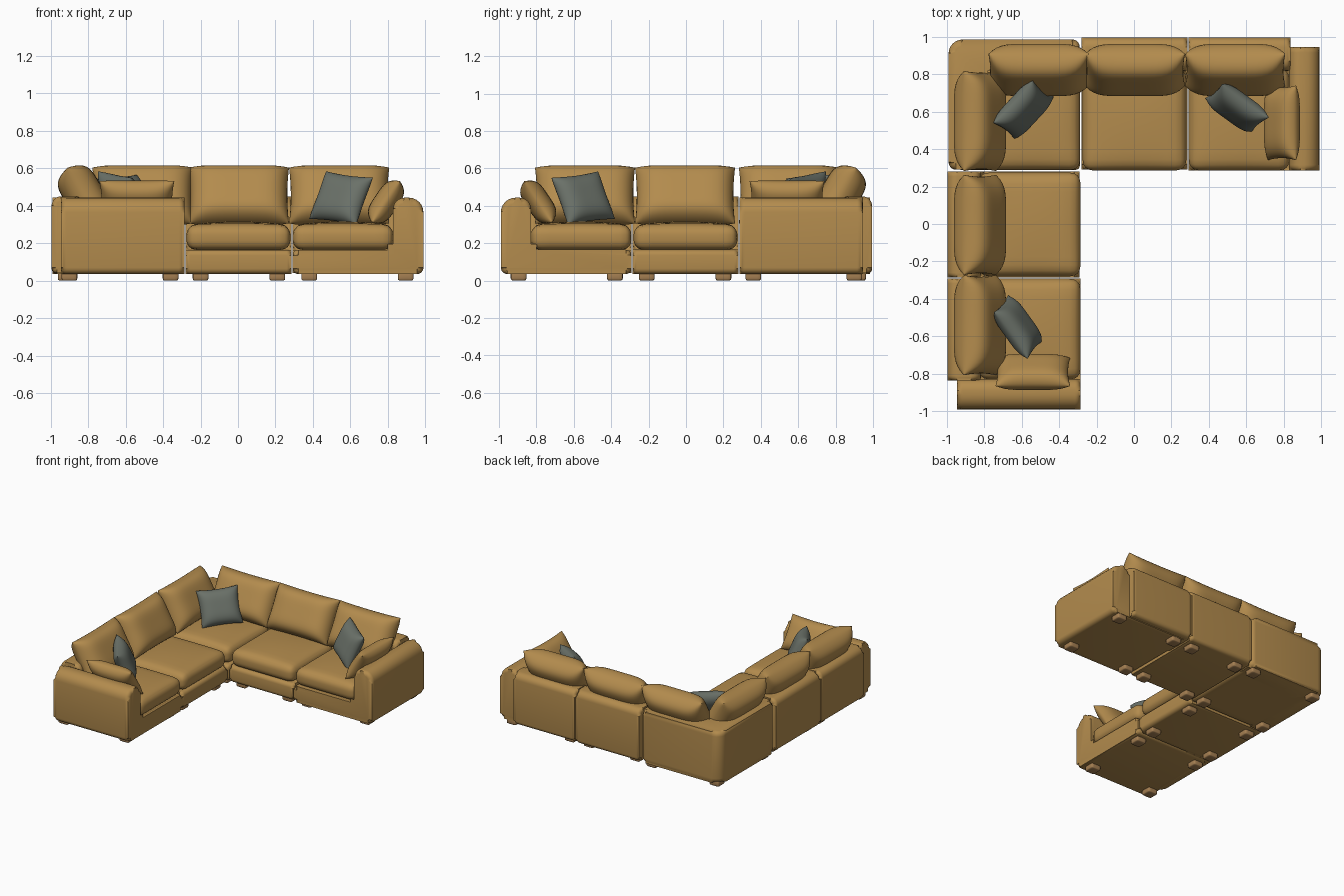
import bpy, bmesh, math
from mathutils import Matrix, Vector, Euler

if "Cube" in bpy.data.objects:
    bpy.data.objects.remove(bpy.data.objects["Cube"])

def material(name, rgb):
    m = bpy.data.materials.new(name)
    m.diffuse_color = (*rgb, 1)
    m.use_nodes = True
    m.node_tree.nodes["Principled BSDF"].inputs["Base Color"].default_value = m.diffuse_color
    return m

TAN = material("tan fabric", (0.45, 0.26, 0.075))
GREY = material("grey green fabric", (0.145, 0.165, 0.14))
WOOD = material("brown wood", (0.38, 0.215, 0.085))

# swaps the back row with the left row: (x, y) -> (-y, -x)
SWAP = Matrix(((0, -1, 0, 0), (-1, 0, 0, 0), (0, 0, 1, 0), (0, 0, 0, 1)))
SAME = Matrix.Identity(4)

def finish(bm, name, mat, matrix):
    bm.transform(matrix)
    bmesh.ops.recalc_face_normals(bm, faces=bm.faces)
    for f in bm.faces:
        f.smooth = True
    me = bpy.data.meshes.new(name)
    bm.to_mesh(me)
    bm.free()
    me.materials.append(mat)
    me.set_sharp_from_angle(angle=math.radians(50))
    ob = bpy.data.objects.new(name, me)
    bpy.context.collection.objects.link(ob)
    return ob

def extrusion(name, corners, lo, hi, axis, side, bevel=0.025):
    """Profile of (a, b, radius) corners, rounded, extruded lo..hi, cap edges softened."""
    pts = []
    n = len(corners)
    for i, (a, b, r) in enumerate(corners):
        p = Vector((a, b))
        d0 = (Vector(corners[i - 1][:2]) - p).normalized()
        d1 = (Vector(corners[(i + 1) % n][:2]) - p).normalized()
        c = p + (d0 + d1) * r
        for k in range(7):
            t = k / 6 * math.pi / 2
            pts.append(c - d1 * r * math.cos(t) - d0 * r * math.sin(t))
    place = {"x": lambda p, h: (h, p.x, p.y), "y": lambda p, h: (p.x, h, p.y),
             "z": lambda p, h: (p.x, p.y, h)}[axis]
    bm = bmesh.new()
    rings = [[bm.verts.new(place(p, h)) for p in pts] for h in (lo, hi)]
    caps = [bm.faces.new(r) for r in rings]
    m = len(pts)
    for i in range(m):
        j = (i + 1) % m
        bm.faces.new((rings[0][i], rings[0][j], rings[1][j], rings[1][i]))
    edges = [e for f in caps for e in f.edges]
    bmesh.ops.bevel(bm, geom=edges, offset=bevel, segments=4, profile=0.5, affect='EDGES')
    return finish(bm, name, TAN, side)

def soft_box(name, lo, hi, r, side, mat=TAN, crown=0.0, cuts=13):
    """Rounded box, optionally with a puffed top."""
    lo, hi = Vector(lo), Vector(hi)
    mid, half = (lo + hi) / 2, (hi - lo) / 2
    bm = bmesh.new()
    bmesh.ops.create_cube(bm, size=2)
    bmesh.ops.subdivide_edges(bm, edges=bm.edges[:], cuts=cuts, use_grid_fill=True)
    for v in bm.verts:
        u = Vector([math.sin(max(-1, min(1, c)) * math.pi / 2) for c in v.co])
        p = Vector([u[i] * half[i] for i in range(3)])
        q = Vector([max(-half[i] + r, min(half[i] - r, p[i])) for i in range(3)])
        d = p - q
        p = q + d.normalized() * r if d.length > 1e-6 else p
        if u.z > 0:
            p.z += crown * (1 - u.x ** 2) * (1 - u.y ** 2) * u.z
        v.co = mid + p
    return finish(bm, name, mat, side)

def pillow(name, centre, size, tilt, yaw, side, mat=TAN, roll=0, pinch=0.07, power=4, n=22):
    """Stuffed pillow facing -y, leaned back by tilt and turned by yaw (degrees)."""
    w, h, t = size
    bm = bmesh.new()
    for s in (-1, 1):
        grid = []
        for i in range(n + 1):
            row = []
            for j in range(n + 1):
                u = math.sin((i / n - 0.5) * math.pi)
                v = math.sin((j / n - 0.5) * math.pi)
                fat = max(0, (1 - abs(u) ** power) * (1 - abs(v) ** power)) ** 0.6
                row.append(bm.verts.new((u * w / 2 * (1 - pinch * (1 - v * v)),
                                         s * t / 2 * fat,
                                         v * h / 2 * (1 - pinch * (1 - u * u)))))
            grid.append(row)
        for i in range(n):
            for j in range(n):
                bm.faces.new((grid[i][j], grid[i + 1][j], grid[i + 1][j + 1], grid[i][j + 1]))
    bmesh.ops.remove_doubles(bm, verts=bm.verts, dist=1e-5)
    rad = math.radians
    turn = (Matrix.Rotation(rad(yaw), 4, 'Z') @ Matrix.Rotation(rad(-tilt), 4, 'X')
            @ Matrix.Rotation(rad(roll), 4, 'Y'))
    return finish(bm, name, mat, side @ Matrix.Translation(centre) @ turn)

# frame section seen from the side: base in front, back rest behind
FRAME = [(0.29, 0.035, 0.03), (0.995, 0.035, 0.03), (0.995, 0.45, 0.05),
         (0.82, 0.45, 0.05), (0.82, 0.165, 0.02), (0.29, 0.165, 0.03)]
# end module section seen from the front: base joined to the arm
ARM = [(0.292, 0.035, 0.03), (0.99, 0.035, 0.035), (0.99, 0.443, 0.078),
       (0.828, 0.443, 0.06), (0.828, 0.165, 0.03), (0.292, 0.165, 0.03)]

for label, side in (("back", SAME), ("left", SWAP)):
    # middle and end modules
    extrusion(label + "_middle_frame", FRAME, -0.28, 0.285, "x", side)
    extrusion(label + "_end_back", [(0.72, 0.04, 0.03), (0.995, 0.04, 0.03), (0.995, 0.45, 0.05),
                                    (0.82, 0.45, 0.05), (0.82, 0.16, 0.02), (0.72, 0.16, 0.03)],
              0.292, 0.835, "x", side)
    extrusion(label + "_arm", ARM, 0.285, 0.945, "y", side, 0.03)
    # seat cushions
    soft_box(label + "_middle_seat", (-0.275, 0.285, 0.163), (0.28, 0.83, 0.298), 0.055, side, crown=0.018)
    soft_box(label + "_end_seat", (0.292, 0.285, 0.163), (0.83, 0.83, 0.298), 0.055, side, crown=0.018)
    # leaning back cushions
    for i, x in enumerate((-0.51 if side is SAME else -0.55, 0.005, 0.54)):
        pillow(f"{label}_cushion_{i + 1}", (x, 0.822, 0.455), (0.535, 0.345, 0.21), 30, 0, side,
               pinch=0.035, power=5)
    # arm pillow and loose grey pillow
    pillow(label + "_arm_pillow", (0.79, 0.54, 0.42), (0.40, 0.27, 0.13), 34, -90, side, pinch=0.06)
    pillow(label + "_grey_pillow", (0.55, 0.62, 0.44), (0.31, 0.28, 0.12), 24, -33, side, GREY, roll=7)
    # feet
    for x in (-0.2, 0.21, 0.38, 0.895):
        for y in (0.36, 0.90):
            soft_box(label + "_foot", (x - 0.042, y - 0.042, 0), (x + 0.042, y + 0.042, 0.05),
                     0.012, side, WOOD, cuts=5)

# corner module
extrusion("corner_back", [(-0.99, 0.29, 0.04), (-0.82, 0.29, 0.04), (-0.82, 0.82, 0.04),
                          (-0.29, 0.82, 0.04), (-0.29, 0.985, 0.04), (-0.99, 0.985, 0.075)],
          0.035, 0.445, "z", SAME, 0.036)
soft_box("corner_base", (-0.95, 0.287, 0.035), (-0.287, 0.95, 0.165), 0.03, SAME)
soft_box("corner_seat", (-0.83, 0.287, 0.163), (-0.287, 0.83, 0.298), 0.055, SAME, crown=0.018)
pillow("corner_grey_pillow", (-0.59, 0.61, 0.435), (0.31, 0.28, 0.12), 30, 45, SAME, GREY, roll=-4)
for x in (-0.92, -0.36):
    for y in (0.36, 0.92):
        soft_box("corner_foot", (x - 0.042, y - 0.042, 0), (x + 0.042, y + 0.042, 0.05),
                 0.012, SAME, WOOD, cuts=5)
